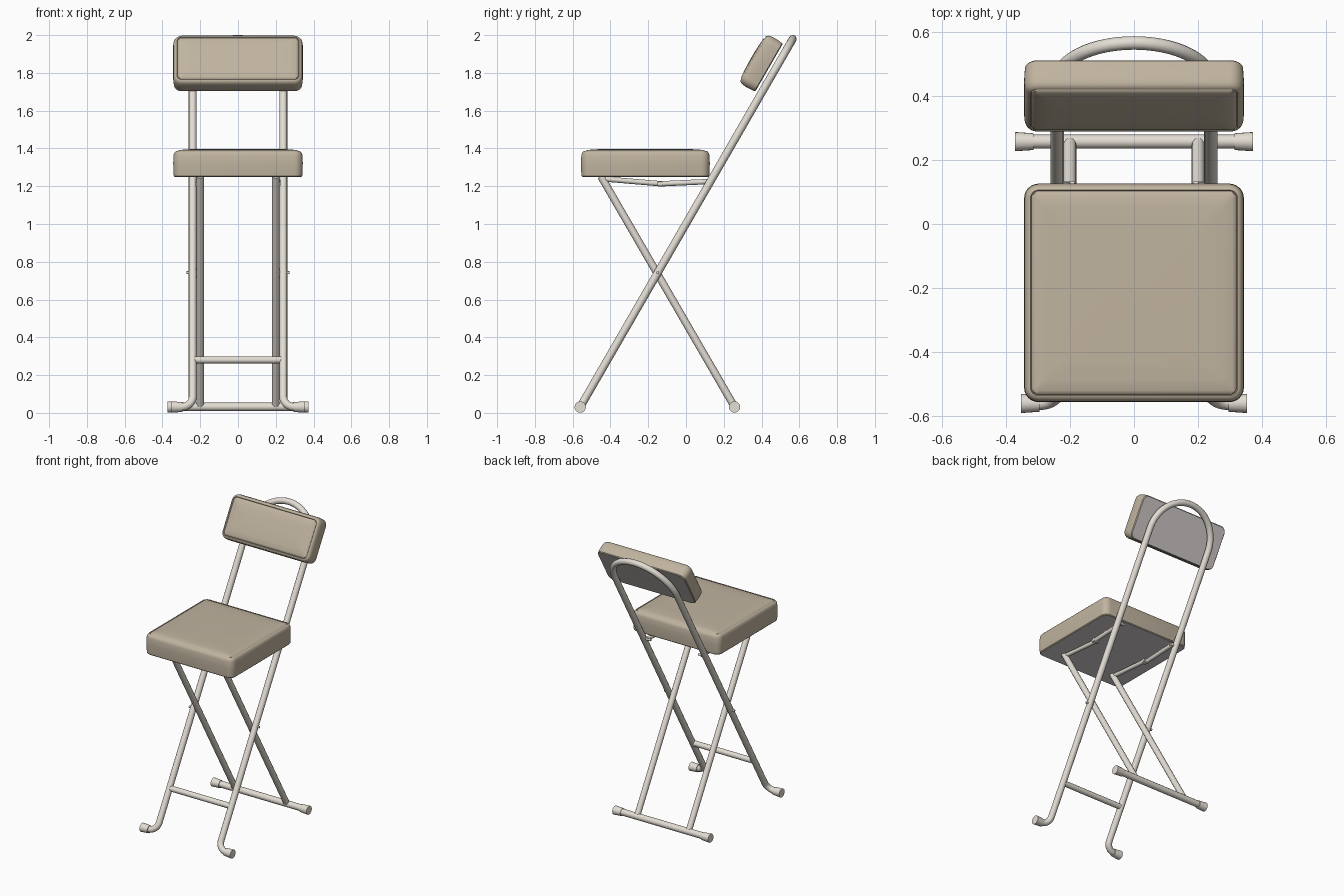
import bpy, bmesh
from math import sin, cos, pi, radians
from mathutils import Vector, Matrix

if "Cube" in bpy.data.objects:
    bpy.data.objects.remove(bpy.data.objects["Cube"])


def material(name, rgb):
    m = bpy.data.materials.new(name)
    m.use_nodes = True
    m.diffuse_color = (*rgb, 1)
    m.node_tree.nodes["Principled BSDF"].inputs["Base Color"].default_value = (*rgb, 1)
    return m


TAN = material("tan vinyl", (0.53, 0.455, 0.35))
METAL = material("warm white metal", (0.77, 0.725, 0.655))
GREY = material("grey backing", (0.67, 0.635, 0.625))


def smooth(ob, angle=40):
    bpy.ops.object.select_all(action="DESELECT")
    ob.select_set(True)
    bpy.context.view_layer.objects.active = ob
    bpy.ops.object.shade_smooth_by_angle(angle=radians(angle))


def mesh_object(name, bm, mats):
    bmesh.ops.recalc_face_normals(bm, faces=bm.faces[:])
    me = bpy.data.meshes.new(name)
    bm.to_mesh(me)
    bm.free()
    for m in mats:
        me.materials.append(m)
    ob = bpy.data.objects.new(name, me)
    bpy.context.collection.objects.link(ob)
    smooth(ob)


def tube(name, points, radius):
    """Round bar swept along a path."""
    cu = bpy.data.curves.new(name, "CURVE")
    cu.dimensions = "3D"
    cu.bevel_depth = radius
    cu.bevel_resolution = 4
    cu.use_fill_caps = True
    sp = cu.splines.new("POLY")
    sp.points.add(len(points) - 1)
    for p, co in zip(sp.points, points):
        p.co = (*co, 1)
    cu.materials.append(METAL)
    ob = bpy.data.objects.new(name, cu)
    bpy.context.collection.objects.link(ob)
    bpy.ops.object.select_all(action="DESELECT")
    ob.select_set(True)
    bpy.context.view_layer.objects.active = ob
    bpy.ops.object.convert(target="MESH")
    smooth(bpy.context.object)


def cone(name, x0, x1, r0, r1, y, z):
    """Tapered plug or pin lying along x."""
    bm = bmesh.new()
    side = 1 if x1 > x0 else -1
    place = Matrix.Translation(((x0 + x1) / 2, y, z)) @ Matrix.Rotation(side * pi / 2, 4, "Y")
    bmesh.ops.create_cone(bm, cap_ends=True, segments=20, radius1=r0, radius2=r1,
                          depth=abs(x1 - x0), matrix=place)
    mesh_object(name, bm, [METAL])


def rounded_ring(hx, hy, r, steps=6):
    pts = []
    for k, (sx, sy) in enumerate([(1, 1), (-1, 1), (-1, -1), (1, -1)]):
        for i in range(steps + 1):
            a = (k + i / steps) * pi / 2
            pts.append((sx * (hx - r) + r * cos(a), sy * (hy - r) + r * sin(a)))
    return pts


def cushion(name, hx, hy, height, place):
    """Padded box with a seam groove round its face and a flat grey backing."""
    profile = [(0.008, 0), (0.003, 0.005), (0.001, 0.03), (0, height * 0.5),
               (0.002, height - 0.032), (0.006, height - 0.02), (0.013, height - 0.012),
               (0.02, height - 0.01), (0.023, height - 0.014), (0.026, height - 0.009),
               (0.036, height - 0.005), (0.07, height - 0.002), (0.12, height)]
    bm = bmesh.new()
    rings = []
    for inset, w in profile:
        ring = rounded_ring(hx - inset, hy - inset, max(0.045 - inset, 0.014))
        rings.append([bm.verts.new((x, y, w)) for x, y in ring])
    for a, b in zip(rings, rings[1:]):
        for i in range(len(a)):
            j = (i + 1) % len(a)
            bm.faces.new((a[i], a[j], b[j], b[i]))
    bm.faces.new(rings[-1])
    bm.faces.new(rings[0]).material_index = 1
    bm.transform(place)
    mesh_object(name, bm, [TAN, GREY])


# Cushions
cushion("seat", 0.343, 0.341, 0.147, Matrix.Translation((0, -0.215, 1.25)))
tilt = Matrix.Rotation(radians(60), 4, "X")
cushion("backrest", 0.343, 0.15, 0.108,
        Matrix.Translation((0, 0.44, 1.828)) @ tilt)

# Main frame: one bent tube with outward feet and an arched top
foot = Vector((0, -0.56, 0.031))
along = Vector((0, 0.5, 0.866))


def on_frame(x, s):
    return foot + along * s + Vector((x, 0, 0))


HALF, BEND, TOP = 0.24, 0.06, 2.25
side = [(0.33, 0)]
for i in range(9):
    a = i / 8 * pi / 2
    side.append((HALF + BEND - BEND * sin(a), BEND - BEND * cos(a)))
arch = [(HALF * cos(i / 32 * pi), TOP - HALF + HALF * sin(i / 32 * pi)) for i in range(33)]
path = side + arch + [(-x, s) for x, s in reversed(side)]
tube("main_frame", [on_frame(x, s) for x, s in path], 0.021)

# Cross bars
tube("front_footrest", [on_frame(-0.235, 0.288), on_frame(0.235, 0.288)], 0.019)
tube("rear_floor_bar", [(-0.35, 0.257, 0.032), (0.35, 0.257, 0.032)], 0.022)

for s, label in ((1, "left"), (-1, "right")):
    # Crossing legs
    tube(label + "_rear_leg", [(s * 0.2, 0.257, 0.032), (s * 0.2, -0.45, 1.252)], 0.02)
    # Floor plugs
    cone(label + "_front_plug", s * 0.295, s * 0.352, 0.026, 0.03, -0.56, 0.031)
    cone(label + "_rear_plug", s * 0.313, s * 0.372, 0.026, 0.03, 0.257, 0.031)
    # Pivot pins
    cone(label + "_leg_pivot", s * 0.19, s * 0.272, 0.008, 0.008, -0.15, 0.742)
    cone(label + "_seat_pivot", s * 0.185, s * 0.245, 0.008, 0.008, 0.125, 1.222)
    cone(label + "_link_pivot", s * 0.185, s * 0.225, 0.012, 0.012, -0.135, 1.213)
    # Folding links under the seat
    tube(label + "_front_link", [(s * 0.2, -0.43, 1.238), (s * 0.2, -0.12, 1.212)], 0.014)
    tube(label + "_rear_link", [(s * 0.212, -0.15, 1.212), (s * 0.212, 0.13, 1.225)], 0.014)
